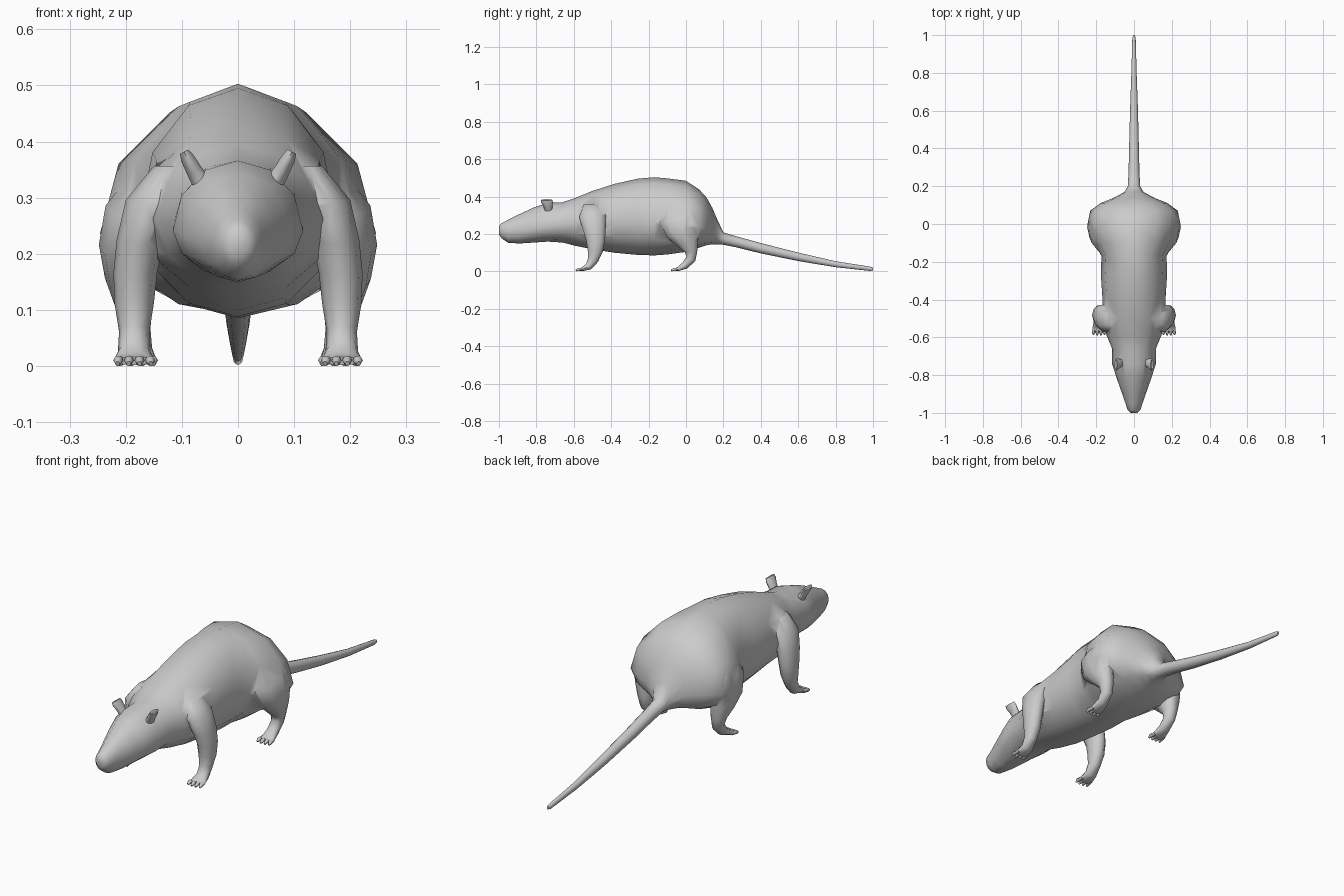
import bpy, bmesh
from math import sin, cos, pi
from mathutils import Vector


def loft(name, rings):
    """Skin a list of equal-length vertex rings and cap both ends."""
    bm = bmesh.new()
    rows = [[bm.verts.new(p) for p in ring] for ring in rings]
    n = len(rows[0])
    for a, b in zip(rows, rows[1:]):
        for i in range(n):
            j = (i + 1) % n
            bm.faces.new((a[i], a[j], b[j], b[i]))
    bm.faces.new(rows[0])
    bm.faces.new(rows[-1])
    bmesh.ops.recalc_face_normals(bm, faces=bm.faces)
    mesh = bpy.data.meshes.new(name)
    bm.to_mesh(mesh)
    bm.free()
    ob = bpy.data.objects.new(name, mesh)
    bpy.context.collection.objects.link(ob)
    return ob


def tube(name, path, side=1, axis=(1, 0, 0), n=10):
    """Path rows: x, y, z, radius along axis, radius across it."""
    pts = [Vector((p[0] * side, p[1], p[2])) for p in path]
    u = Vector(axis)
    rings = []
    for i, (c, p) in enumerate(zip(pts, path)):
        t = pts[min(i + 1, len(pts) - 1)] - pts[max(i - 1, 0)]
        v = t.cross(u).normalized()
        rings.append([c + u * p[3] * cos(2 * pi * k / n) + v * p[4] * sin(2 * pi * k / n)
                      for k in range(n)])
    return loft(name, rings)


def weld(target, part):
    """Merge a part into the target skin."""
    m = target.modifiers.new("weld", 'BOOLEAN')
    m.operation, m.solver, m.object = 'UNION', 'EXACT', part
    bpy.context.view_layer.objects.active = target
    bpy.ops.object.modifier_apply(modifier=m.name)
    bpy.data.objects.remove(part)


# Head, torso and tail: y, half width, bottom z, widest z, top z
PROFILE = [
    (-1.0, .018, .200, .225, .248), (-.985, .034, .180, .222, .262),
    (-.95, .045, .156, .220, .280), (-.89, .066, .153, .225, .310),
    (-.81, .094, .158, .235, .347), (-.74, .116, .163, .245, .370),
    (-.66, .116, .158, .255, .373), (-.59, .145, .140, .265, .397),
    (-.50, .168, .122, .270, .434), (-.38, .168, .103, .270, .472),
    (-.26, .176, .092, .270, .499), (-.17, .172, .089, .265, .507),
    (-.10, .212, .094, .245, .501), (0.0, .246, .108, .240, .488),
    (.07, .232, .130, .240, .442), (.11, .178, .144, .240, .398),
    (.14, .105, .148, .230, .345), (.17, .050, .148, .200, .275),
    (.20, .033, .146, .178, .212), (.27, .029, .132, .162, .191),
    (.40, .026, .100, .128, .155), (.60, .021, .059, .082, .104),
    (.80, .014, .026, .042, .058), (.985, .009, .006, .018, .029),
    (1.0, .005, .009, .017, .024)]
N = 12
rings = []
for y, w, lo, mid, hi in PROFILE:
    ring = []
    for k in range(N):
        s = sin(2 * pi * k / N)
        ring.append((w * cos(2 * pi * k / N), y, mid + s * (hi - mid if s > 0 else mid - lo)))
    rings.append(ring)
body = loft("rodent_body", rings)

# Limb and ear paths for the +x side
FRONT_LEG = [
    (.120, -.50, .36, .030, .050), (.150, -.50, .30, .050, .075),
    (.174, -.49, .23, .042, .064), (.183, -.483, .17, .039, .053),
    (.185, -.485, .115, .035, .043), (.185, -.497, .065, .027, .030),
    (.185, -.520, .030, .029, .021), (.185, -.550, .017, .035, .012),
    (.185, -.565, .013, .035, .008)]
HIND_LEG = [
    (.140, -.045, .36, .040, .085), (.170, -.035, .29, .066, .115),
    (.190, -.015, .22, .058, .098), (.191, .010, .16, .046, .062),
    (.186, .028, .11, .033, .035), (.182, .026, .07, .026, .028),
    (.180, -.005, .036, .027, .021), (.180, -.040, .017, .034, .012),
    (.180, -.056, .013, .034, .008)]
EAR = [
    (.062, -.735, .325, .020, .018), (.078, -.738, .352, .024, .015),
    (.090, -.743, .374, .032, .013), (.096, -.745, .386, .030, .009),
    (.094, -.745, .382, .024, .005), (.086, -.742, .366, .016, .003)]

for side in (1, -1):
    for path in (FRONT_LEG, HIND_LEG):
        leg = tube("leg", path, side)
        # Four small toes on each foot
        fx, fy = path[-1][0], path[-1][1]
        for i in range(4):
            dx = (i - 1.5) * .019
            tip = fy - .026 + abs(i - 1.5) * .004
            toe = tube("toe", [(fx + dx * .9, fy + .02, .015, .007, .007),
                               (fx + dx, fy - .010, .014, .009, .009),
                               (fx + dx * 1.04, tip, .008, .004, .005)], side, n=6)
            weld(leg, toe)
        weld(body, leg)
    weld(body, tube("ear", EAR, side, axis=(0, 1, 0)))

# Rest on the ground and shade smooth
low = min(v.co.z for v in body.data.vertices)
for v in body.data.vertices:
    v.co.z -= low
bpy.ops.object.select_all(action='DESELECT')
body.select_set(True)
bpy.context.view_layer.objects.active = body
bpy.ops.object.shade_smooth_by_angle(angle=1.1)
